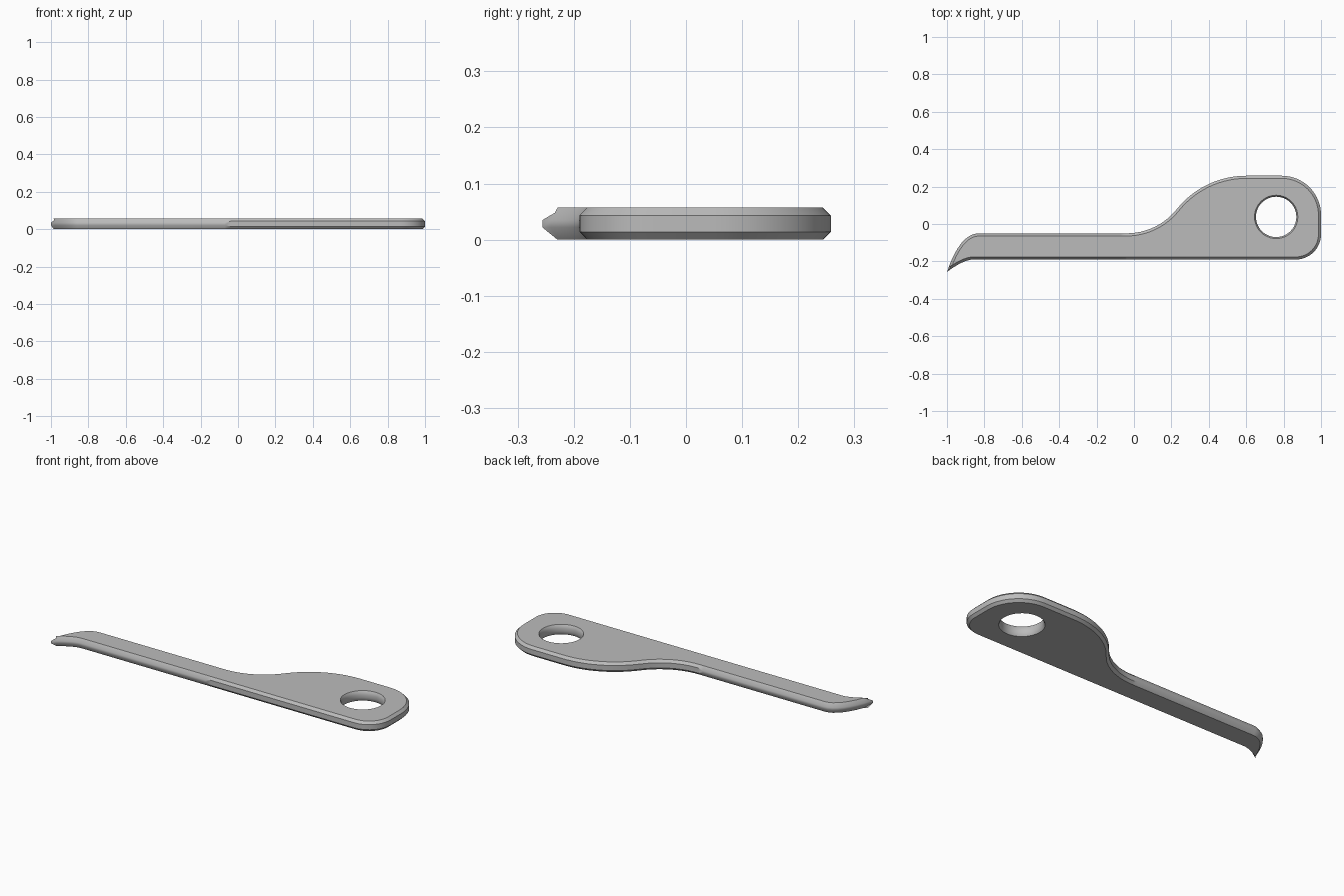
import bpy, bmesh
from math import cos, sin, radians
from mathutils import Vector

cube = bpy.data.objects.get("Cube")
if cube:
    bpy.data.objects.remove(cube, do_unlink=True)

THICK = 0.057      # plate thickness
INSET = 0.014      # width of the chamfer seen from above
ARM_END = -0.055   # where the slim arm meets the broad body


def arc(cx, cy, r, a0, a1, n):
    steps = [radians(a0 + (a1 - a0) * i / n) for i in range(n + 1)]
    return [Vector((cx + r * cos(a), cy + r * sin(a))) for a in steps]


def bend(p0, p1, p2, n=8):
    p0, p1, p2 = Vector(p0), Vector(p1), Vector(p2)
    ts = [i / n for i in range(n + 1)]
    return [p0 * (1 - t) ** 2 + p1 * 2 * t * (1 - t) + p2 * t * t for t in ts]


def inset(points, d):
    """Mitred inward offset of a counter-clockwise loop."""
    result = []
    for i, p in enumerate(points):
        e1 = (p - points[i - 1]).normalized()
        e2 = (points[(i + 1) % len(points)] - p).normalized()
        n1, n2 = Vector((-e1.y, e1.x)), Vector((-e2.y, e2.x))
        result.append(p + (n1 + n2) * (d / (1 + n1.dot(n2))))
    return result


# Counter-clockwise outline, starting at the hooked tip
tip = (-1, -0.256)
outline = bend(tip, (-0.91, -0.19), (-0.86, -0.19))
outline += [Vector((-0.07, -0.19)), Vector((-0.04, -0.19))]
outline += arc(0.865, -0.055, 0.135, -90, 0, 12)
outline += arc(0.79, 0.048, 0.21, 0, 90, 16)
outline += arc(0.6, -0.217, 0.475, 90, 141.4, 14)
outline += arc(-0.04, 0.294, 0.344, 321.4, 270, 12)[1:]
outline += [Vector((-0.07, -0.05))]
outline += bend((-0.83, -0.05), (-0.93, -0.05), tip)[:-1]

bm = bmesh.new()


def ring(points, heights):
    return [bm.verts.new((p.x, p.y, z)) for p, z in zip(points, heights)]


def bridge(rings):
    for a, b in zip(rings, rings[1:]):
        for i in range(len(a)):
            j = (i + 1) % len(a)
            bm.faces.new((a[i], a[j], b[j], b[i]))


# Chamfered rim: deeper chamfer along the arm, shallower on the body
inner = inset(outline, INSET)
cut = [0.022 if p.x < ARM_END else 0.014 for p in outline]
rim = [ring(inner, [0] * len(inner)),
       ring(outline, cut),
       ring(outline, [THICK - c for c in cut]),
       ring(inner, [THICK] * len(inner))]
bridge(rim)

# Softly flared round hole
flare = [(0.116, 0), (0.111, 0.008), (0.108, 0.02)]
flare += [(r, THICK - z) for r, z in reversed(flare)]
hole = []
for r, z in flare:
    circle = arc(0.76, 0.038, r, 0, 360, 48)[:-1]
    hole.append(ring(circle, [z] * len(circle)))
bridge(hole)

# Flat bottom and top around the hole
for k in (0, -1):
    edges = []
    for loop in (rim[k], hole[k]):
        edges += [bm.edges.get((loop[i - 1], loop[i])) for i in range(len(loop))]
    bmesh.ops.triangle_fill(bm, edges=edges, use_beauty=True, use_dissolve=False)

bmesh.ops.recalc_face_normals(bm, faces=bm.faces)
mesh = bpy.data.meshes.new("hooked_plate")
bm.to_mesh(mesh)
bm.free()
plate = bpy.data.objects.new("hooked_plate", mesh)
bpy.context.collection.objects.link(plate)

# Plain grey material
grey = bpy.data.materials.new("plain_grey")
grey.use_nodes = True
colour = (0.5, 0.5, 0.5, 1)
grey.diffuse_color = colour
grey.node_tree.nodes["Principled BSDF"].inputs["Base Color"].default_value = colour
mesh.materials.append(grey)

# Smooth rim, crisp creases
bpy.ops.object.select_all(action='DESELECT')
plate.select_set(True)
bpy.context.view_layer.objects.active = plate
bpy.ops.object.shade_smooth_by_angle(angle=radians(35))
